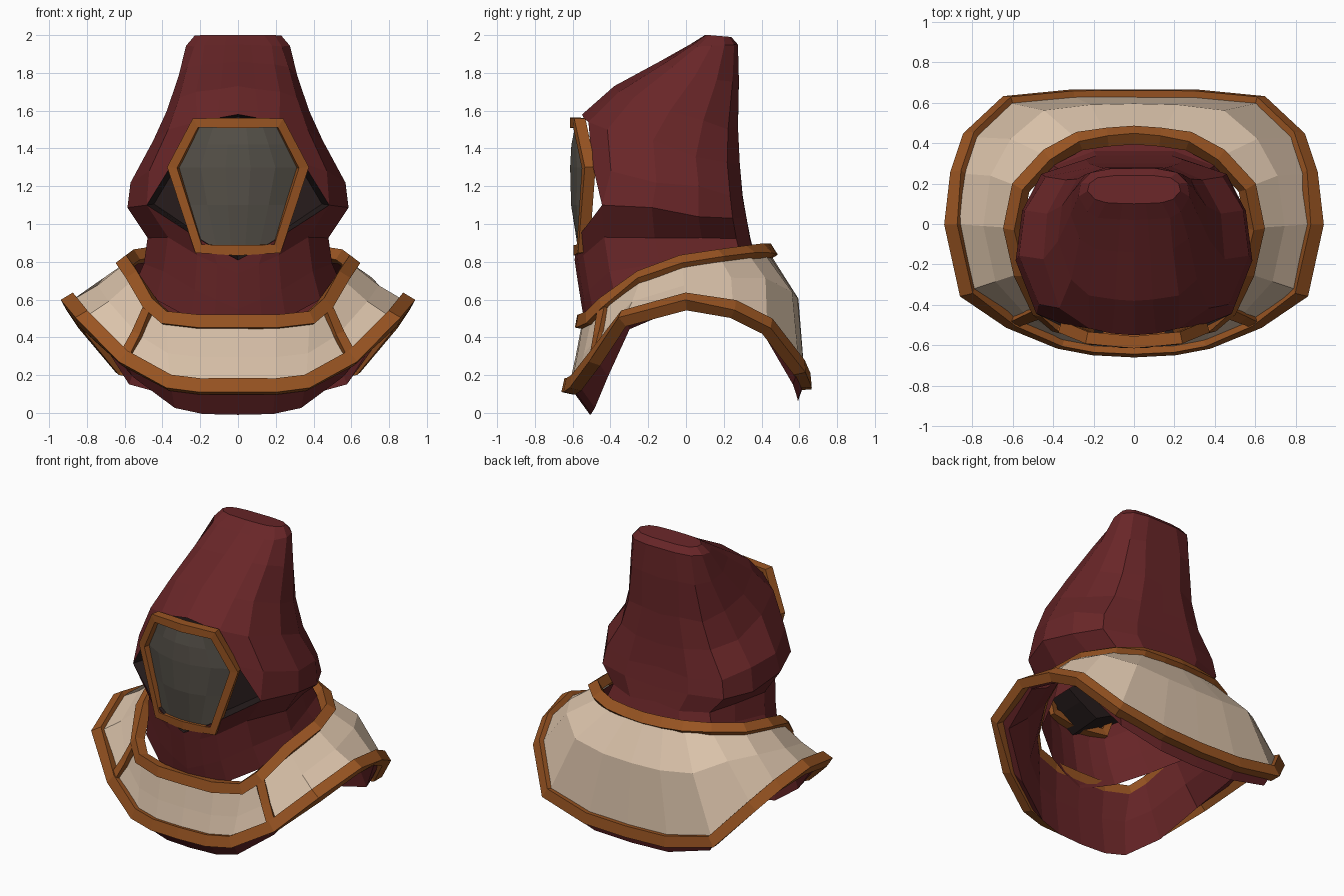
import bpy
import random
from mathutils import Vector as V

random.seed(4)
cube = bpy.data.objects.get("Cube")
if cube:
    bpy.data.objects.remove(cube)


def material(name, rgb):
    m = bpy.data.materials.new(name)
    m.use_nodes = True
    m.diffuse_color = (*rgb, 1)
    m.node_tree.nodes["Principled BSDF"].inputs["Base Color"].default_value = (*rgb, 1)
    return m


maroon = material("maroon cloth", (0.14, 0.019, 0.021))
cream = material("cream panel", (0.70, 0.54, 0.40))
bronze = material("bronze trim", (0.32, 0.09, 0.016))
glass = material("smoky glass", (0.09, 0.08, 0.065))
shadow = material("dark interior", (0.02, 0.012, 0.012))


def mesh(name, verts, faces, mat):
    me = bpy.data.meshes.new(name)
    me.from_pydata([tuple(v) for v in verts], [], faces)
    me.materials.append(mat)
    ob = bpy.data.objects.new(name, me)
    bpy.context.scene.collection.objects.link(ob)
    return ob


def flip(p):
    return V((-p[0], p[1], p[2]))


def full(half):
    """Closed loop from a half that starts and ends on the centre line."""
    half = [V(p) for p in half]
    return half + [flip(p) for p in half[-2:0:-1]]


def loft(name, loops, mat, closed=True, skip=lambda r, c: False, cap=None):
    """Quads between equal loops, listed from top to bottom."""
    n = len(loops[0])
    verts = [p for loop in loops for p in loop]
    faces = []
    for r in range(len(loops) - 1):
        for c in range(n if closed else n - 1):
            if not skip(r, c):
                a, b = r * n + c, r * n + (c + 1) % n
                faces.append((a, a + n, b + n, b))
    if cap == "top":
        faces.append(tuple(range(n)))
    if cap == "end":
        faces.append(tuple(range(len(verts) - n, len(verts))))
    return mesh(name, verts, faces, mat)


def sweep(name, pts, normals, width, thick, mat, closed=True):
    """Rectangular bar along a path, lying flat against its normals."""
    n = len(pts)
    verts, faces = [], []
    for i, (p, nor) in enumerate(zip(pts, normals)):
        prev = pts[(i - 1) % n] if closed else pts[max(i - 1, 0)]
        nxt = pts[(i + 1) % n] if closed else pts[min(i + 1, n - 1)]
        tangent = ((nxt - p).normalized() + (p - prev).normalized()).normalized()
        side = tangent.cross(nor).normalized() * width / 2
        out = side.cross(tangent).normalized() * thick / 2
        verts += [p + side + out, p - side + out, p - side - out, p + side - out]
    for i in range(n if closed else n - 1):
        j = (i + 1) % n
        for k in range(4):
            m = (k + 1) % 4
            faces.append((i * 4 + k, i * 4 + m, j * 4 + m, j * 4 + k))
    if not closed:
        faces += [(3, 2, 1, 0), tuple(range(4 * n - 4, 4 * n))]
    return mesh(name, verts, faces, mat)


# Hood: rings as front y, front z, side z, back z, back y, half width, corner
section = [(0, 0), (.25, .01), (.45, .04), (.84, .16), (1, .45),
           (.96, .72), (.78, .92), (.4, 1), (0, 1)]
ring_data = [
    (.10, 2.0, 2.0, 1.99, .24, .23, .6),
    (.02, 1.95, 1.94, 1.95, .275, .275, .65),
    (-.14, 1.86, 1.83, 1.75, .28, .32, .6),
    (-.38, 1.73, 1.67, 1.5, .275, .37, .6),
    (-.55, 1.58, 1.5, 1.3, .285, .44, .5),
    (-.53, 1.36, 1.28, 1.15, .30, .56, .62),
    (-.59, .81, 1.1, 1.02, .32, .575, .45),
    (-.58, .74, .93, .93, .34, .46, .45),
    (-.55, .55, .75, .85, .36, .49, .45),
    (-.52, .40, .6, .78, .41, .54, .45),
]
halves = []
for r, (yf, zf, zs, zb, yb, hw, corner) in enumerate(ring_data):
    half = []
    for i, (fx, fy) in enumerate(section):
        if i == 2:
            fx = corner
        z = zf + (zs - zf) * min(1, fy / .16) ** .5
        if fy > .16:
            z = zs + (zb - zs) * (fy - .16) / .84
        x, y = fx * hw, yf + fy * (yb - yf)
        if r > 6 and 0 < i < 8:                      # neck folds
            x *= 1 + .04 * (-1) ** i
        if r > 1 and 3 < i < 8:                      # uneven cloth
            x += random.uniform(-.012, .012)
            z += random.uniform(-.02, .02)
        half.append(V((x, y, z)))
    halves.append(half)


def opening(r, c):
    c = min(c, 15 - c)
    return (r == 4 and c < 2) or (r == 5 and c < 3)


loft("hood", [full(h) for h in halves], maroon, skip=opening, cap="top")
top, brow, lip = halves[4], halves[5], halves[6]
fold = [brow[2], lip[3], brow[3]]
mesh("cheek_folds", fold + [flip(p) for p in fold], [(0, 1, 2), (5, 4, 3)], maroon)

# Dark recess behind the mask
edge = full(top[:3] + [brow[2]] + lip[3::-1])
back = [V((p.x * .92, -.36, p.z * .96 + .05)) for p in edge]
loft("face_recess", [edge, back], shadow, cap="end")

# Mask: bulging glass from rows of z, half width, edge y, centre y
rows = [(1.53, .21, -.56, -.585), (1.42, .27, -.53, -.61), (1.3, .33, -.505, -.618),
        (1.1, .27, -.52, -.612), (.88, .19, -.55, -.575)]
steps = [-1, -.6, -.2, .2, .6, 1]
loft("visor_glass", [[V((s * w, yc + (ye - yc) * s * s, z)) for s in steps]
                     for z, w, ye, yc in rows], glass, closed=False)
frame = full([(0, -.585, 1.535), (.22, -.565, 1.535), (.34, -.515, 1.3),
              (.205, -.545, .87), (0, -.565, .86)])
sweep("visor_frame", frame, [V((p.x * .9, -1, 0)) for p in frame], .055, .06, bronze)

# Collar: inner and outer edges, front to back
inner_half = [(0, -.55, .48), (.2, -.545, .48), (.38, -.5, .50), (.46, -.43, .57),
              (.55, -.24, .71), (.6, -.02, .79), (.56, .18, .82), (.42, .33, .84),
              (.27, .41, .85), (.13, .43, .85), (0, .44, .85)]
outer_half = [(0, -.62, .14), (.2, -.61, .14), (.36, -.58, .16), (.6, -.48, .29),
              (.82, -.33, .5), (.89, 0, .59), (.86, .25, .55), (.8, .43, .46),
              (.62, .6, .24), (.3, .63, .17), (0, .63, .16)]
inner, outer = full(inner_half), full(outer_half)
middle = []
for a, b in zip(inner, outer):
    bulge = max(0, b.y) / .63
    middle.append((a + b) / 2 + V((0, .06, .1)) * bulge - V((0, 0, .015)) * (1 - bulge))
loft("collar_panel", [inner, middle, outer], cream)

# Lining: lip below the collar, then up inside to the neck
lip_loop, lining_mid = [], []
for p, m in zip(outer, middle):
    front = max(0, -p.y) / .62
    rear = max(0, p.y) / .63
    drop = .13 * front ** 2 + .08 * rear ** 3 + .02
    lip_loop.append(V((p.x * .93, p.y * (1 - .18 * front - .06 * rear), p.z - drop)))
    lining_mid.append(V((m.x * .93, m.y * .92, m.z - .04)))
neck = [V((p.x * .95, p.y * .95, p.z - .03)) for p in inner]
loft("collar_lining", [[p * .995 for p in outer], lip_loop, lining_mid, neck], maroon)


# Trim bars around both edges and across the front corners
def normals(loop, upper, lower):
    n = len(loop)
    return [(lower[i] - upper[i]).cross(loop[(i + 1) % n] - loop[i - 1]).normalized()
            for i in range(n)]


inner_n = normals(inner, inner, middle)
outer_n = normals(outer, middle, outer)
sweep("neck_trim", inner, inner_n, .07, .065, bronze)
sweep("hem_trim", outer, outer_n, .075, .065, bronze)
for name, i in (("left_divider", 3), ("right_divider", len(inner) - 3)):
    sweep(name, [inner[i], middle[i], outer[i]],
          [inner_n[i], inner_n[i] + outer_n[i], outer_n[i]], .055, .05, bronze, closed=False)
